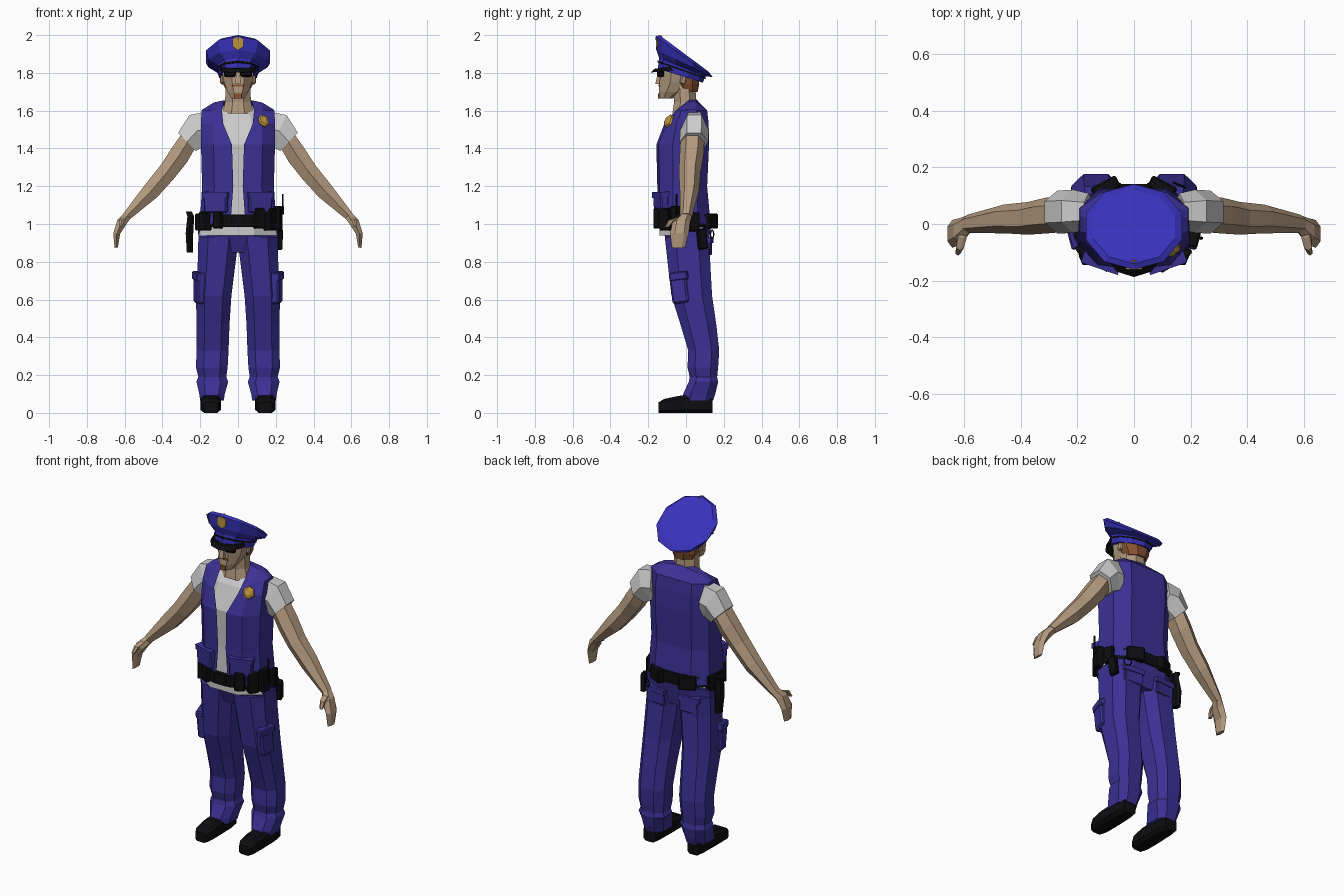
import bpy, bmesh
from math import pi, cos, sin, copysign
from mathutils import Matrix, Vector, Euler

BLUE, HATBLUE, BLACK = (.045, .03, .30), (.04, .032, .5), (.004, .004, .005)
SKIN, HAIR, GOLD, GREY = (.45, .32, .21), (.25, .09, .03), (.5, .3, .05), (.55, .55, .55)
mats = {}


def finish(name, bm, color, mirror=False):
    bmesh.ops.recalc_face_normals(bm, faces=bm.faces)
    me = bpy.data.meshes.new(name)
    bm.to_mesh(me)
    bm.free()
    ob = bpy.data.objects.new(name, me)
    bpy.context.collection.objects.link(ob)
    if color not in mats:
        mats[color] = bpy.data.materials.new("color_%d" % len(mats))
        mats[color].diffuse_color = (*color, 1)
    me.materials.append(mats[color])
    if mirror:
        ob.modifiers.new("Mirror", 'MIRROR')
    return ob


def loft(name, rings, color, n=8, mirror=False, power=1):
    """ring = (cx, cy, cz, rx, ry, tilt_y, tilt_x, turn_z); power below 1 makes it boxier"""
    bm = bmesh.new()
    k = cos(pi / n)
    unit = []
    for i in range(n):
        a = 2 * pi * (i + .5) / n
        unit.append([copysign(abs(v / k) ** power, v) for v in (cos(a), sin(a))])
    loops = []
    for r in rings:
        cx, cy, cz, rx, ry, ty, tx, tz = (list(r) + [0, 0, 0])[:8]
        m = Matrix.Rotation(tz, 3, 'Z') @ Matrix.Rotation(tx, 3, 'X') @ Matrix.Rotation(ty, 3, 'Y')
        loops.append([bm.verts.new(Vector((cx, cy, cz)) + m @ Vector((rx * u, ry * v, 0))) for u, v in unit])
    for a, b in zip(loops, loops[1:]):
        for i in range(n):
            j = (i + 1) % n
            bm.faces.new((a[i], a[j], b[j], b[i]))
    bm.faces.new(loops[0])
    bm.faces.new(loops[-1])
    return finish(name, bm, color, mirror)


def box(name, loc, size, color, rot=(0, 0, 0), mirror=False, bevel=0):
    bm = bmesh.new()
    m = Matrix.Translation(loc) @ Euler(rot).to_matrix().to_4x4() @ Matrix.Diagonal((*size, 1))
    bmesh.ops.create_cube(bm, size=1, matrix=m)
    if bevel:
        bmesh.ops.bevel(bm, geom=bm.edges[:], offset=bevel, segments=1, affect='EDGES')
    return finish(name, bm, color, mirror)


def span(x0, x1, y0, y1, z, *tilt):
    return ((x0 + x1) / 2, (y0 + y1) / 2, z, (x1 - x0) / 2, (y1 - y0) / 2, *tilt)


# Trousers and shoes
loft("trouser_leg", [span(*s) for s in (
    (.075, .2, -.02, .143, .065), (.07, .205, -.015, .155, .10), (.052, .22, .015, .17, .165), (.062, .21, .02, .165, .19),
    (.055, .222, .008, .17, .24), (.05, .22, .012, .176, .33), (.045, .22, -.03, .16, .47), (.035, .222, -.077, .138, .62),
    (.01, .212, -.1, .127, .82), (-.005, .21, -.112, .13, .93))], BLUE, mirror=True, power=.75)
loft("trouser_hips", [span(-.205, .205, -.08, .11, .85), span(-.211, .211, -.118, .134, .965, 0, .15)], BLUE, power=.75)
loft("shoe", [(.145, y, h, w, h, 0, pi / 2) for y, h, w in (
    (-.145, .028, .036), (-.115, .037, .05), (-.04, .045, .054), (.09, .05, .05), (.14, .042, .038))],
    BLACK, mirror=True, power=.5)
box("cargo_pocket", (.193, -.03, .655), (.07, .09, .15), BLUE, (.12, .03, -.25), True, .01)
box("cargo_flap", (.193, -.033, .725), (.08, .1, .045), BLUE, (.12, .03, -.25), True, .006)
box("back_pocket", (.11, .122, .88), (.12, .02, .09), BLUE, (0, 0, -.1), True, .005)
box("back_pocket_flap", (.11, .128, .915), (.13, .02, .03), BLUE, (0, 0, -.1), True)

# Shirt
loft("shirt", [span(-.205, .205, -.14, .125, .94), span(-.2, .2, -.14, .125, 1.0), span(-.18, .18, -.135, .10, 1.2),
               span(-.185, .185, -.143, .11, 1.42), span(-.17, .17, -.085, .10, 1.555),
               span(-.09, .09, -.03, .06, 1.625)], GREY)
loft("sleeve", [(.16, .045, 1.5, .094, .055, -1.4), (.215, .045, 1.495, .092, .066, -1.1),
                (.27, .042, 1.435, .067, .066, -.8)], GREY, 6, True)

# Open vest, right half mirrored
bm = bmesh.new()
rows = []
for z, gap, hx, yf, yb in ((1.0, .04, .203, -.152, .13), (1.2, .025, .19, -.152, .112), (1.42, .032, .196, -.157, .122),
                           (1.53, .078, .197, -.115, .12), (1.6, .085, .192, -.055, .112)):
    rows.append([(gap, yf, z), (hx * .66, yf + .012, z), (hx, yf * .45, z), (hx, yb * .5, z),
                 (hx * .6, yb, z), (0, yb, z)])
rows.append([(.072, .015, 1.655), (.13, .015, 1.642), (.19, .025, 1.605), (.19, .05, 1.605),
             (.12, .055, 1.645), (0, .055, 1.66)])
rows = [[bm.verts.new(p) for p in r] for r in rows]
for a, b in zip(rows, rows[1:]):
    for i in range(5):
        bm.faces.new((a[i], a[i + 1], b[i + 1], b[i]))
t = rows[-1]
bm.faces.new((t[1], t[2], t[3], t[4]))
bm.faces.new((t[0], t[1], t[4], t[5]))
finish("vest", bm, BLUE, True)
box("vest_pocket", (.115, -.132, 1.11), (.13, .045, .1), BLUE, (.06, 0, .33), True, .008)
box("vest_pocket_flap", (.115, -.135, 1.155), (.138, .047, .03), BLUE, (.06, 0, .33), True)
loft("chest_badge", [(.135, -.09 - d, 1.545 + d / 2, r, r * 1.1, 0, 1.1, .45)
                     for d, r in ((-.01, .028), (.006, .028), (.014, .016))], GOLD, 6)

# Arms and hands
loft("arm", [(.25, .035, 1.46, .05, .055, -.75), (.31, .03, 1.365, .055, .055, -.75), (.375, .02, 1.275, .05, .05, -.8),
             (.46, .018, 1.175, .046, .044, -.8), (.59, .0, 1.04, .023, .028, -.7)], SKIN, 6, True)
loft("hand", [(.585, 0, 1.045, .022, .028, -.7), (.615, -.025, 1.01, .026, .04, -.5),
              (.642, -.035, .95, .018, .043, -.1), (.645, -.04, .875, .009, .03, .2)], SKIN, 6, True)
loft("thumb", [(.605, -.03, 1.035, .016, .018), (.615, -.075, 1.02, .014, .016), (.622, -.1, .985, .008, .01)],
     SKIN, 6, True)

# Neck and head
loft("neck", [(0, -.01, 1.585, .085, .062), (0, -.005, 1.645, .068, .058), (0, -.01, 1.75, .066, .06)], SKIN)
loft("head", [(0, -.105, 1.665, .034, .034), (0, -.075, 1.7, .055, .069), (0, -.042, 1.75, .074, .098),
              (0, -.037, 1.795, .083, .1), (0, -.035, 1.83, .085, .095, 0, -.35)], SKIN)
loft("hair", [(0, .012, 1.7, .06, .05), (0, .008, 1.74, .078, .062), (0, 0, 1.8, .087, .072, 0, -.3)], HAIR)
loft("nose", [(0, -.145, 1.742, .015, .017), (0, -.135, 1.82, .008, .01)], SKIN, 4)
box("ear", (.082, -.015, 1.765), (.02, .03, .05), SKIN, (-.2, 0, .3), True, .006)
box("moustache", (0, -.138, 1.733), (.062, .014, .011), HAIR)
box("goatee", (0, -.137, 1.678), (.035, .02, .025), HAIR)
box("sunglasses_lens", (.043, -.134, 1.802), (.066, .024, .05), BLACK, (0, 0, .3), True, .01)
box("sunglasses_temple", (.083, -.07, 1.815), (.008, .12, .012), BLACK, (0, 0, 0), True)
box("sunglasses_bridge", (0, -.145, 1.815), (.03, .012, .01), BLACK)

# Peaked cap
loft("cap", [(0, -.03, 1.785, .1, .118, 0, -.3), (0, -.02, 1.83, .112, .126, 0, -.38),
             (0, -.01, 1.85, .155, .155, 0, -.45), (0, -.01, 1.885, .17, .177, 0, -.62),
             (0, -.01, 1.903, .145, .155, 0, -.64)], HATBLUE, 10)
loft("cap_strap", [(0, -.024, 1.812, .110, .128, 0, -.33), (0, -.023, 1.82, .112, .13, 0, -.34)], BLACK, 10)
loft("cap_visor", [(0, -.085, 1.812, .1, .098, 0, .1), (0, -.075, 1.832, .094, .085, 0, .1)], BLACK, 10)
loft("cap_badge", [(0, -.148 - d, 1.958, r, r * 1.15, 0, pi / 2) for d, r in ((-.02, .03), (.012, .028))], GOLD, 6)

# Duty belt with gear placed round it
loft("belt", [(0, -.01, .985, .209, .152), (0, -.01, 1.05, .209, .152)], BLACK, 12)
box("belt_buckle", (0, -.163, 1.018), (.07, .014, .06), BLACK)
for i, (deg, w, d, h, z) in enumerate((
        (-15, .06, .05, .13, 1.03), (-37, .06, .05, .12, 1.025), (-58, .06, .035, .11, 1.03), (18, .06, .045, .10, 1.01),
        (62, .1, .045, .08, 1.015), (118, .1, .045, .08, 1.015), (160, .06, .04, .09, 1.01), (215, .07, .04, .1, 1.015),
        (240, .05, .03, .09, 1.02))):
    a = deg * pi / 180
    box("belt_pouch_%d" % (i + 1), (.213 * cos(a), -.01 + .158 * sin(a), z), (d, w, h), BLACK, (0, 0, a), bevel=.006)
loft("holster", [(-.255, .055, .85, .016, .025), (-.257, .05, .95, .02, .035), (-.25, .04, 1.04, .018, .03),
                 (-.26, .05, 1.065, .016, .02)], BLACK, 6)
loft("radio_antenna", [(.237, -.05, 1.05, .006, .006), (.237, -.05, 1.16, .004, .004)], BLACK, 6)
box("belt_case", (.217, .085, .92), (.03, .05, .11), BLACK, (.1, 0, .3), bevel=.006)

# Key ring hanging at the back
bpy.ops.mesh.primitive_torus_add(major_segments=12, minor_segments=4, major_radius=.022, minor_radius=.004,
                                 location=(.16, .138, .945), rotation=(pi / 2, 0, -.4))
ring = bpy.context.object
ring.name = "key_ring"
ring.data.materials.append(mats[BLACK])
